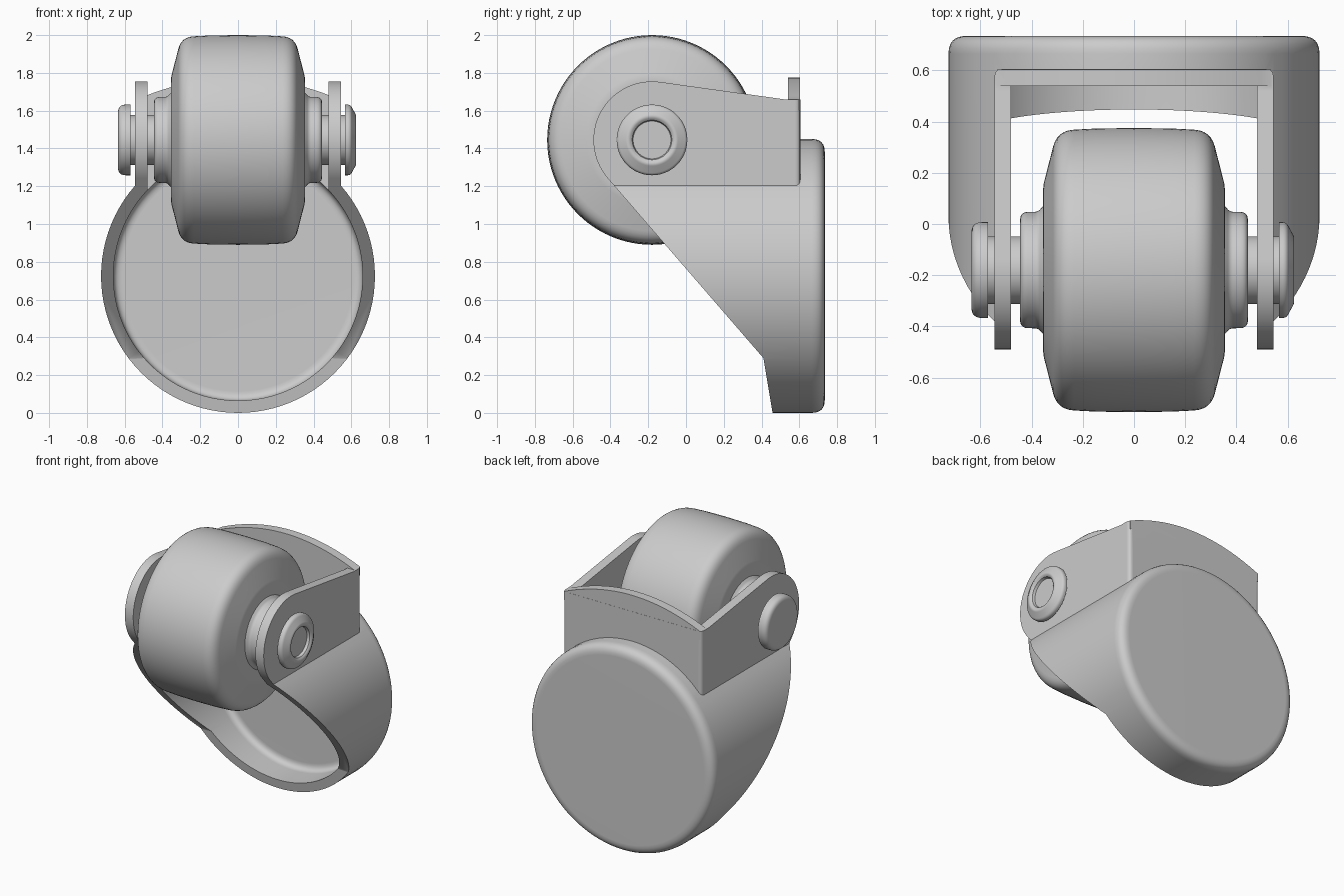
import bpy
import bmesh
import math
from mathutils import Vector, Matrix

if "Cube" in bpy.data.objects:
    bpy.data.objects.remove(bpy.data.objects["Cube"], do_unlink=True)

# One plain grey for every part
grey = bpy.data.materials.new("plain grey")
grey.use_nodes = True
COLOUR = (0.6, 0.6, 0.6, 1)
grey.diffuse_color = COLOUR
for node in grey.node_tree.nodes:
    if node.type == 'BSDF_PRINCIPLED':
        node.inputs["Base Color"].default_value = COLOUR

AXLE_Y, AXLE_Z = -0.18, 1.445
CUP_R, WALL = 0.725, 0.065
ARM_X = 0.545        # outer face of the arms
BACK_Y = 0.605       # outer face of the rear wall
CUP_BACK = 0.735


def rounded(points, steps=6):
    """Fillet every profile point that carries a third value."""
    out = []
    for i, p in enumerate(points):
        here = Vector(p[:2])
        if len(p) < 3:
            out.append(here)
            continue
        a = here + (Vector(points[i - 1][:2]) - here).normalized() * p[2]
        b = here + (Vector(points[i + 1][:2]) - here).normalized() * p[2]
        for k in range(steps + 1):
            t = k / steps
            out.append(a * (1 - t) ** 2 + here * 2 * t * (1 - t) + b * t * t)
    return out


def make_object(name, bm):
    bmesh.ops.recalc_face_normals(bm, faces=bm.faces)
    mesh = bpy.data.meshes.new(name)
    bm.to_mesh(mesh)
    bm.free()
    mesh.materials.append(grey)
    obj = bpy.data.objects.new(name, mesh)
    bpy.context.collection.objects.link(obj)
    return obj


def lathe(name, points, axis, centre, steps=96):
    """Spin (along axis, radius) points around the x or y axis."""
    bm = bmesh.new()
    if axis == 'X':
        verts = [bm.verts.new((a, 0, r)) for a, r in rounded(points)]
        direction = (1, 0, 0)
    else:
        verts = [bm.verts.new((0, a, r)) for a, r in rounded(points)]
        direction = (0, 1, 0)
    edges = [bm.edges.new(pair) for pair in zip(verts, verts[1:])]
    bmesh.ops.spin(bm, geom=verts + edges, cent=(0, 0, 0), axis=direction,
                   angle=math.tau, steps=steps)
    bmesh.ops.remove_doubles(bm, verts=bm.verts, dist=0.0001)
    bmesh.ops.translate(bm, verts=bm.verts, vec=centre)
    return make_object(name, bm)


def prism(name, points, offset):
    """Extrude a closed outline of 3D points by an offset."""
    bm = bmesh.new()
    face = bm.faces.new([bm.verts.new(p) for p in points])
    extruded = bmesh.ops.extrude_face_region(bm, geom=[face])
    moved = [v for v in extruded["geom"] if isinstance(v, bmesh.types.BMVert)]
    bmesh.ops.translate(bm, verts=moved, vec=offset)
    return make_object(name, bm)


def combine(target, other, operation):
    """Apply a boolean and drop the helper object."""
    mod = target.modifiers.new("combine", 'BOOLEAN')
    mod.operation, mod.object, mod.solver = operation, other, 'EXACT'
    graph = bpy.context.evaluated_depsgraph_get()
    mesh = bpy.data.meshes.new_from_object(target.evaluated_get(graph))
    target.modifiers.clear()
    target.data = mesh
    bpy.data.objects.remove(other, do_unlink=True)


def finish(obj):
    bpy.ops.object.select_all(action='DESELECT')
    obj.select_set(True)
    bpy.context.view_layer.objects.active = obj
    bpy.ops.object.shade_smooth_by_angle(angle=math.radians(32))
    weighted = obj.modifiers.new("even shading", 'WEIGHTED_NORMAL')
    weighted.keep_sharp = True


# Housing: round cup joined to a square fork
cup_centre = (0, 0, CUP_R)
housing = lathe("fork_housing", [(-1, 0), (-1, CUP_R), (CUP_BACK, CUP_R, 0.07),
                                 (CUP_BACK, 0)], 'Y', cup_centre)
fork_outline = rounded([(-ARM_X, -1), (-ARM_X, BACK_Y, 0.03),
                        (ARM_X, BACK_Y, 0.03), (ARM_X, -1)], 4)
fork = prism("fork_block", [(x, y, 0.8) for x, y in fork_outline], (0, 0, 1.2))
combine(housing, fork, 'UNION')

# Side outline: round arm ends, sloping underside and foot
side = []
for i in range(33):
    a = math.radians(82 + i * (221 - 82) / 32)
    side.append((AXLE_Y + 0.31 * math.cos(a), AXLE_Z + 0.31 * math.sin(a)))
side += [(0.41, 0.29), (0.475, -0.1), (0.9, -0.1), (0.9, 1.66), (0.52, 1.66)]
outline = prism("side_outline", [(-1, y, z) for y, z in side], (2, 0, 0))
combine(housing, outline, 'INTERSECT')

# Arched top of the rear wall
crown = [(-ARM_X + 0.01, 1.6)]
for i in range(25):
    t = i / 12 - 1
    crown.append((t * (ARM_X - 0.01), 1.775 - 0.115 * t * t))
crown.append((ARM_X - 0.01, 1.6))
arch = prism("rear_arch", [(x, BACK_Y - WALL, z) for x, z in crown],
             (0, WALL - 0.001, 0))
combine(housing, arch, 'UNION')

# Hollow the cup and the gap between the arms
inner_r = CUP_R - WALL
hollow = lathe("cup_hollow", [(-1.2, 0), (-1.2, inner_r),
                              (CUP_BACK - WALL, inner_r, 0.05),
                              (CUP_BACK - WALL, 0)], 'Y', cup_centre)
combine(housing, hollow, 'DIFFERENCE')
inner_x, inner_y = ARM_X - WALL, BACK_Y - WALL
gap = prism("arm_gap", [(-inner_x, -1.1, 0.9), (-inner_x, inner_y, 0.9),
                        (inner_x, inner_y, 0.9), (inner_x, -1.1, 0.9)],
            (0, 0, 1.5))
combine(housing, gap, 'DIFFERENCE')

# Wheel: crowned tread, sloping shoulders and stepped hubs
half = [(0.15, 0.553), (0.30, 0.545, 0.065), (0.355, 0.33, 0.02),
        (0.355, 0.25), (0.375, 0.228, 0.012), (0.445, 0.226, 0.03),
        (0.445, 0)]
mirrored = [(-p[0],) + p[1:] for p in reversed(half)]
wheel = lathe("wheel", mirrored + [(0, 0.555)] + half, 'X',
              (0, AXLE_Y, AXLE_Z))

# Axle rivet: flat head on one end, dished head on the other
axle = lathe("axle_rivet", [
    (-0.635, 0), (-0.635, 0.187, 0.04), (-0.57, 0.187), (-0.57, 0.132),
    (0.567, 0.132), (0.567, 0.187), (0.595, 0.187, 0.015),
    (0.629, 0.125, 0.015), (0.615, 0.105), (0.597, 0.1), (0.597, 0)],
    'X', (0, AXLE_Y, AXLE_Z))

for part in (housing, wheel, axle):
    finish(part)
